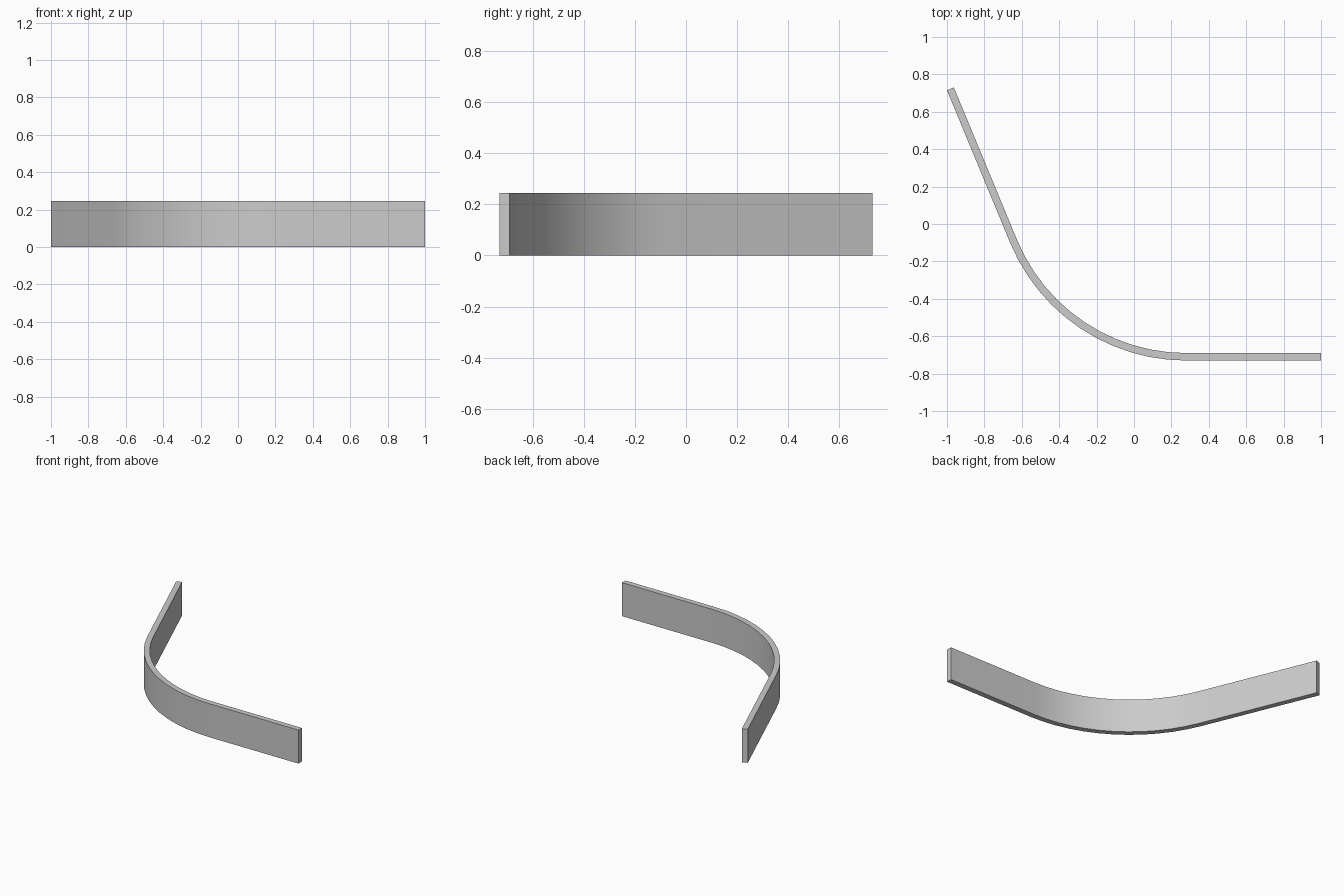
import bpy, bmesh
from math import radians, sin, cos, tan

if "Cube" in bpy.data.objects:
    bpy.data.objects.remove(bpy.data.objects["Cube"])

HEIGHT, THICK, RADIUS = 0.245, 0.04, 1.0
TURN, STEPS = radians(67.5), 12
BASE_Y = -0.71                      # centre line of the front straight
END = (-0.9815, 0.7225)             # centre of the far end

# Arc centre, from the point where the two straights would meet
corner_x = END[0] + (END[1] - BASE_Y) / tan(TURN)
cx, cy = corner_x + RADIUS * tan(TURN / 2), BASE_Y + RADIUS

# Centre line with left/right normals: straight, bend, straight
path = [((1.0, BASE_Y), 0.0)]
for i in range(STEPS + 1):
    a = TURN * i / STEPS
    path.append(((cx - RADIUS * sin(a), cy - RADIUS * cos(a)), a))
path.append((END, TURN))


def offset(d):
    return [(x - sin(a) * d, y - cos(a) * d) for (x, y), a in path]


# Curved wall strip: quads along the path, extruded upwards
bm = bmesh.new()
outer = [bm.verts.new((x, y, 0)) for x, y in offset(THICK / 2)]
inner = [bm.verts.new((x, y, 0)) for x, y in offset(-THICK / 2)]
for i in range(len(path) - 1):
    bm.faces.new((outer[i], outer[i + 1], inner[i + 1], inner[i]))
ret = bmesh.ops.extrude_face_region(bm, geom=bm.faces[:], use_keep_orig=True)
top = [v for v in ret["geom"] if isinstance(v, bmesh.types.BMVert)]
bmesh.ops.translate(bm, verts=top, vec=(0, 0, HEIGHT))
bmesh.ops.recalc_face_normals(bm, faces=bm.faces[:])

mesh = bpy.data.meshes.new("curved_wall")
bm.to_mesh(mesh)
bm.free()
wall = bpy.data.objects.new("curved_wall", mesh)
bpy.context.collection.objects.link(wall)
bpy.context.view_layer.objects.active = wall
wall.select_set(True)
bpy.ops.object.shade_smooth_by_angle(angle=radians(30))
